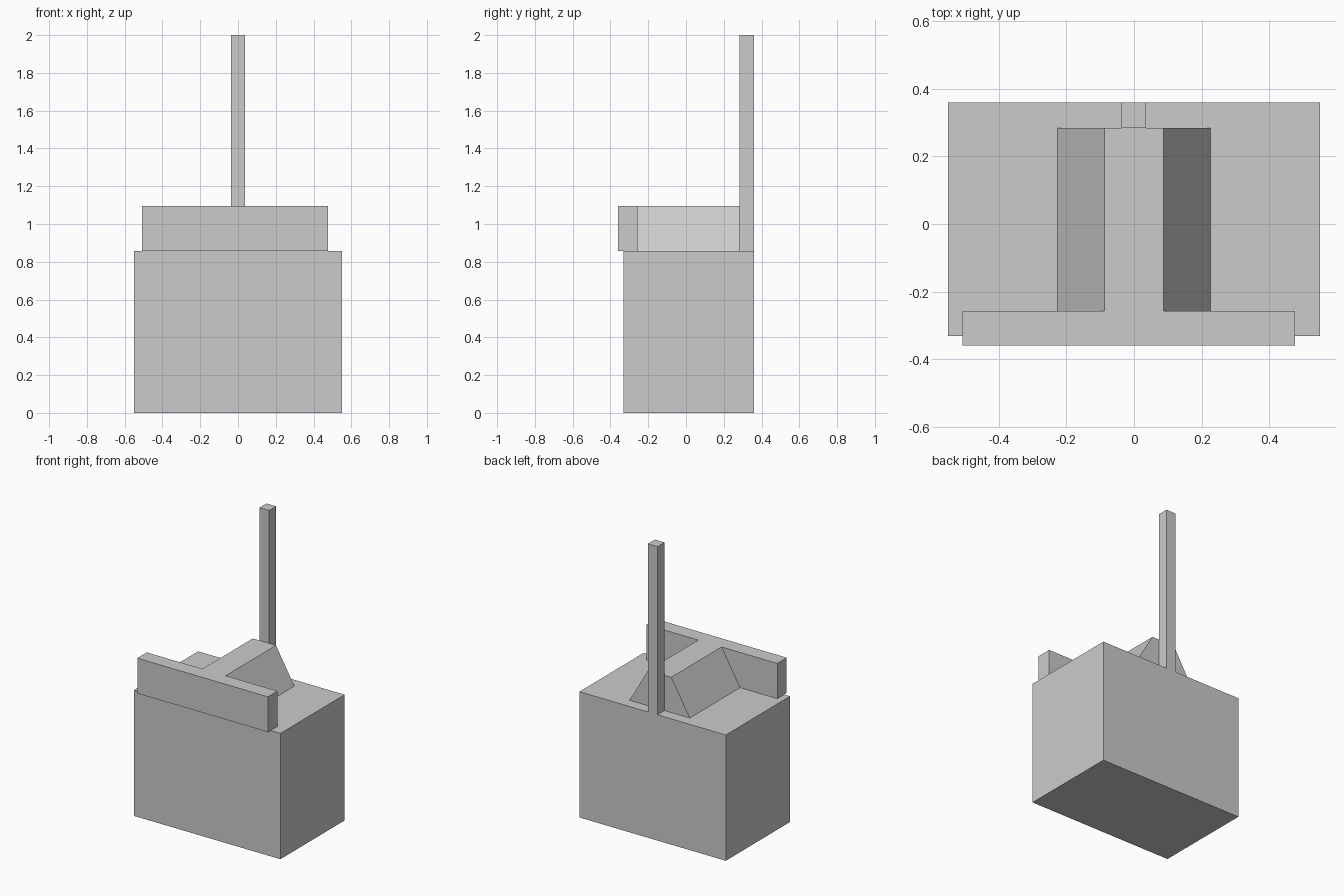
import bpy

if "Cube" in bpy.data.objects:
    bpy.data.objects.remove(bpy.data.objects["Cube"])


def prism(name, bottom_x, top_x, y, z):
    """Block whose bottom and top x ranges may differ, giving sloped sides."""
    (b0, b1), (t0, t1) = bottom_x, top_x
    profile = [(b0, z[0]), (b1, z[0]), (t1, z[1]), (t0, z[1])]
    verts = [(px, py, pz) for py in y for px, pz in profile]
    faces = [(0, 1, 2, 3), (7, 6, 5, 4)]
    faces += [(i, i + 4, (i + 1) % 4 + 4, (i + 1) % 4) for i in range(4)]
    mesh = bpy.data.meshes.new(name)
    mesh.from_pydata(verts, [], faces)
    mesh.update()
    obj = bpy.data.objects.new(name, mesh)
    bpy.context.collection.objects.link(obj)
    return obj


def box(name, x, y, z):
    return prism(name, x, x, y, z)


DECK, TOP = 0.856, 1.096      # top of the body, top of the raised parts
PANEL_BACK, POST_FRONT = -0.257, 0.284

# Main block
box("body", (-0.551, 0.551), (-0.331, 0.359), (0, DECK))
# Bar along the front edge, slightly overhanging
box("front_bar", (-0.507, 0.477), (-0.359, PANEL_BACK), (DECK, TOP))
# Ridge with sloped sides running from bar to post
prism("sloped_ridge", (-0.227, 0.226), (-0.088, 0.087),
      (PANEL_BACK, POST_FRONT), (DECK, TOP))
# Tall post at the back
box("back_post", (-0.037, 0.036), (POST_FRONT, 0.359), (DECK, 2.0))
